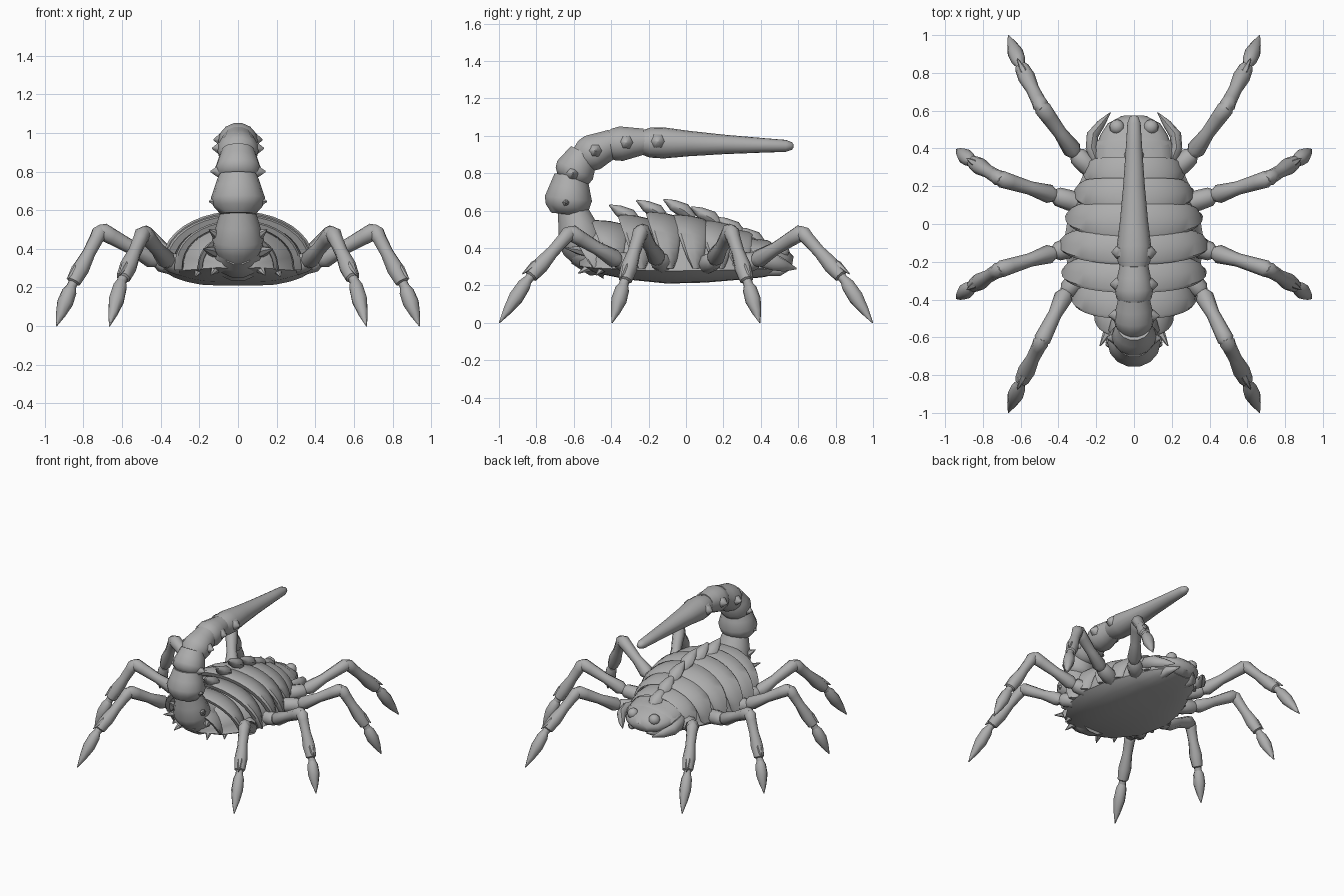
import bpy
import math
from mathutils import Vector

cube = bpy.data.objects.get("Cube")
if cube:
    bpy.data.objects.remove(cube, do_unlink=True)

grey = bpy.data.materials.new("shell_grey")
grey.use_nodes = True
GREY = (0.42, 0.42, 0.42, 1)
grey.diffuse_color = GREY
grey.node_tree.nodes["Principled BSDF"].inputs["Base Color"].default_value = GREY


def loft(name, rings, closed=True, caps=True, angle=50):
    """Skin a list of equal-length point rings."""
    n = len(rings[0])
    verts = [v for ring in rings for v in ring]
    faces = []
    for i in range(len(rings) - 1):
        for j in range(n if closed else n - 1):
            k = (j + 1) % n
            faces.append((i * n + j, i * n + k, (i + 1) * n + k, (i + 1) * n + j))
    if caps:
        faces.append(tuple(reversed(range(n))))
        faces.append(tuple(range(len(verts) - n, len(verts))))
    mesh = bpy.data.meshes.new(name)
    mesh.from_pydata(verts, [], faces)
    mesh.materials.append(grey)
    obj = bpy.data.objects.new(name, mesh)
    bpy.context.collection.objects.link(obj)
    bpy.ops.object.select_all(action='DESELECT')
    obj.select_set(True)
    bpy.context.view_layer.objects.active = obj
    bpy.ops.object.mode_set(mode='EDIT')
    bpy.ops.mesh.select_all(action='SELECT')
    bpy.ops.mesh.normals_make_consistent(inside=False)
    bpy.ops.object.mode_set(mode='OBJECT')
    bpy.ops.object.shade_smooth_by_angle(angle=math.radians(angle))
    return obj


def ring(centre, axis, radius, sides, wide=1.0):
    u = axis.cross(Vector((0, 0, 1)))
    u = u.normalized() if u.length > 0.01 else Vector((1, 0, 0))
    v = u.cross(axis).normalized()
    turns = [2 * math.pi * i / sides for i in range(sides)]
    return [centre + u * math.cos(t) * radius * wide + v * math.sin(t) * radius for t in turns]


def limb(name, a, b, profile, sides=8, wide=1.0):
    """Turned shape from a to b; profile holds (position, radius) pairs."""
    a, b = Vector(a), Vector(b)
    axis = (b - a).normalized()
    return loft(name, [ring(a.lerp(b, t), axis, r, sides, wide) for t, r in profile])


def tube(name, points, radii, sides=8, wide=1.0):
    pts = [Vector(p) for p in points]
    last = len(pts) - 1
    return loft(name, [ring(p, (pts[min(i + 1, last)] - pts[max(i - 1, 0)]).normalized(),
                            radii[i], sides, wide) for i, p in enumerate(pts)])


def flip(p, side, end=1):
    return (p[0] * side, p[1] * end, p[2])


# Belly and inner body: (y, half width, bottom z, top z)
sections = [(-0.57, 0.10, 0.30, 0.38), (-0.48, 0.23, 0.265, 0.45), (-0.3, 0.35, 0.23, 0.52),
            (-0.1, 0.385, 0.21, 0.55), (0.1, 0.35, 0.215, 0.53), (0.28, 0.27, 0.23, 0.47),
            (0.42, 0.20, 0.245, 0.41), (0.51, 0.11, 0.27, 0.36)]
body = []
for y, w, low, high in sections:
    rim = 0.305
    section = []
    for i in range(24):
        t = 2 * math.pi * i / 24
        s = math.sin(t)
        if s >= 0:
            section.append((w * 0.9 * math.cos(t), y, rim + (high - rim) * s))
        else:
            section.append((w * math.cos(t), y, rim + (rim - low) * max(-1, s * 1.1)))
    body.append(section)
loft("body", body)

# Overlapping back plates: (y, half width, top z)
plates = [(0.38, 0.235, 0.455), (0.28, 0.27, 0.505), (0.17, 0.32, 0.55), (0.04, 0.365, 0.58),
          (-0.10, 0.40, 0.595), (-0.25, 0.385, 0.58), (-0.39, 0.33, 0.55), (-0.49, 0.21, 0.48)]
for number, (y, w, top) in enumerate(plates):
    rows = []
    for i in range(21):
        t = math.pi * i / 20
        s = math.sin(t)
        arch = s ** 0.85
        half = 0.02 + 0.075 * s ** 0.6
        middle = y + 0.015 - 0.035 * s
        row = []
        # Cross-section: inner front, outer swell, raised rear lip, inner rear
        for along, grow in ((1, 0.86), (0.8, 0.92), (0, 0.98), (-0.8, 1.0), (-1, 0.97), (-0.9, 0.88)):
            row.append((w * grow * math.cos(t), middle + half * along,
                        0.29 + (top - 0.29) * arch * grow))
        rows.append(row)
    loft("back_plate_%d" % (number + 1), rows, angle=40)

# Row of swept scales along the spine
for i, (y, z) in enumerate([(-0.41, 0.63), (-0.265, 0.655), (-0.12, 0.66),
                            (0.025, 0.62), (0.15, 0.565), (0.26, 0.51)]):
    tube("spine_scale_%d" % (i + 1),
         [(0, y + 0.16, z - 0.10), (0, y + 0.11, z - 0.06), (0, y + 0.05, z - 0.03), (0, y, z)],
         [0.02, 0.04, 0.03, 0.004], wide=1.3)

# Head, eyes and jaws
limb("head", (0, 0.32, 0.37), (0, 0.57, 0.325),
     [(0, 0.09), (0.3, 0.088), (0.6, 0.078), (0.85, 0.06), (1, 0.03)], 16, 2.3)
ball = [(0.5 - 0.5 * math.cos(math.pi * k / 6), 0.04 * math.sin(math.pi * k / 6) + 0.001)
        for k in range(7)]
for side, word in ((1, "left"), (-1, "right")):
    limb(word + "_eye", (side * 0.05, 0.51, 0.385), (side * 0.13, 0.515, 0.38), ball, 10)
    tube(word + "_jaw", [flip(p, side) for p in
                         ((0.19, 0.31, 0.35), (0.225, 0.40, 0.345), (0.22, 0.47, 0.325),
                          (0.175, 0.53, 0.305), (0.125, 0.59, 0.29))],
         [0.03, 0.045, 0.045, 0.032, 0.004], wide=0.7)
    tube(word + "_lower_jaw", [flip(p, side) for p in
                               ((0.1, 0.4, 0.28), (0.11, 0.5, 0.28), (0.06, 0.57, 0.295))],
         [0.03, 0.03, 0.004])

# Tail segments: start and end (y, z), then neck, swell and end radius
tail = [((-0.42, 0.37), (-0.60, 0.40), 0.14, 0.135, 0.085),
        ((-0.53, 0.34), (-0.61, 0.61), 0.08, 0.125, 0.08),
        ((-0.638, 0.58), (-0.615, 0.79), 0.085, 0.13, 0.09),
        ((-0.625, 0.755), (-0.545, 0.91), 0.07, 0.11, 0.08),
        ((-0.575, 0.875), (-0.385, 0.965), 0.065, 0.10, 0.075),
        ((-0.43, 0.95), (-0.22, 0.97), 0.065, 0.095, 0.07)]
for i, (a, b, neck, swell, end) in enumerate(tail):
    limb("tail_segment_%d" % (i + 1), (0, *a), (0, *b),
         [(0, neck), (0.2, swell * 0.92), (0.4, swell), (0.7, (swell + end) / 2), (1, end)],
         14, 1.08)
limb("stinger", (0, -0.25, 0.965), (0, 0.575, 0.945),
     [(0, 0.06), (0.07, 0.08), (0.16, 0.083), (0.32, 0.068), (0.55, 0.052),
      (0.8, 0.039), (0.95, 0.032), (0.99, 0.02), (1, 0.008)], 16, 1.1)

# Side studs along the tail and thorns around its root
studs = [(-0.64, 0.645), (-0.605, 0.80), (-0.485, 0.92), (-0.32, 0.965), (-0.15, 0.97)]
thorns = [((0.11, -0.52, 0.38), (0.18, -0.645, 0.40)), ((0.1, -0.48, 0.32), (0.14, -0.575, 0.265)),
          ((0.19, -0.42, 0.32), (0.22, -0.48, 0.255)), ((0.09, -0.57, 0.46), (0.15, -0.63, 0.50))]
for side, word in ((1, "left"), (-1, "right")):
    for i, (y, z) in enumerate(studs):
        limb("%s_tail_stud_%d" % (word, i + 1), (side * 0.07, y, z),
             (side * (0.15 - 0.008 * i), y, z), [(0, 0.045), (0.5, 0.033), (1, 0.004)], 6)
    for i, (a, b) in enumerate(thorns):
        limb("%s_root_thorn_%d" % (word, i + 1), flip(a, side), flip(b, side),
             [(0, 0.03), (0.4, 0.026), (1, 0.003)], 6)

# Legs: hip, shoulder, knee, ankle, toe
outer = [(0.2, 0.27, 0.31), (0.31, 0.37, 0.33), (0.49, 0.62, 0.485), (0.605, 0.85, 0.225),
         (0.665, 0.998, 0.0)]
rear = [(0.26, 0.25, 0.31), (0.36, 0.36, 0.33)] + outer[2:]
middle_leg = [(0.26, 0.1, 0.305), (0.42, 0.15, 0.335), (0.71, 0.24, 0.495), (0.865, 0.335, 0.20),
              (0.94, 0.395, 0.0)]
leg_parts = [
    ("hip", [(0, 0.05), (0.5, 0.055), (0.9, 0.05), (1.1, 0.025)]),
    ("thigh", [(-0.05, 0.025), (0.1, 0.05), (0.45, 0.036), (0.8, 0.042), (0.97, 0.045), (1.05, 0.025)]),
    ("shin", [(-0.07, 0.02), (0.03, 0.043), (0.15, 0.038), (0.4, 0.035), (0.68, 0.046),
              (0.9, 0.038), (0.92, 0.026), (1.05, 0.026)]),
    ("foot", [(-0.08, 0.02), (0.1, 0.038), (0.4, 0.042), (0.7, 0.026), (1, 0.003)])]
for side, word in ((1, "left"), (-1, "right")):
    for place, joints, end in (("head_end", outer, 1), ("inner_head_end", middle_leg, 1),
                               ("inner_tail_end", middle_leg, -1), ("tail_end", rear, -1)):
        pts = [Vector(flip(p, side, end)) for p in joints]
        for i, (part, profile) in enumerate(leg_parts):
            limb("%s_%s_%s" % (word, place, part), pts[i], pts[i + 1], profile)
        # Pointed spur on the outside of the shin's cuff
        down = pts[3] - pts[2]
        out = Vector((pts[3].x - pts[2].x, pts[3].y - pts[2].y, 0.25)).normalized()
        limb("%s_%s_spur" % (word, place), pts[2] + down * 0.6 + out * 0.02,
             pts[2] + down * 0.98 + out * 0.045, [(0, 0.012), (0.4, 0.022), (1, 0.003)], 6)
